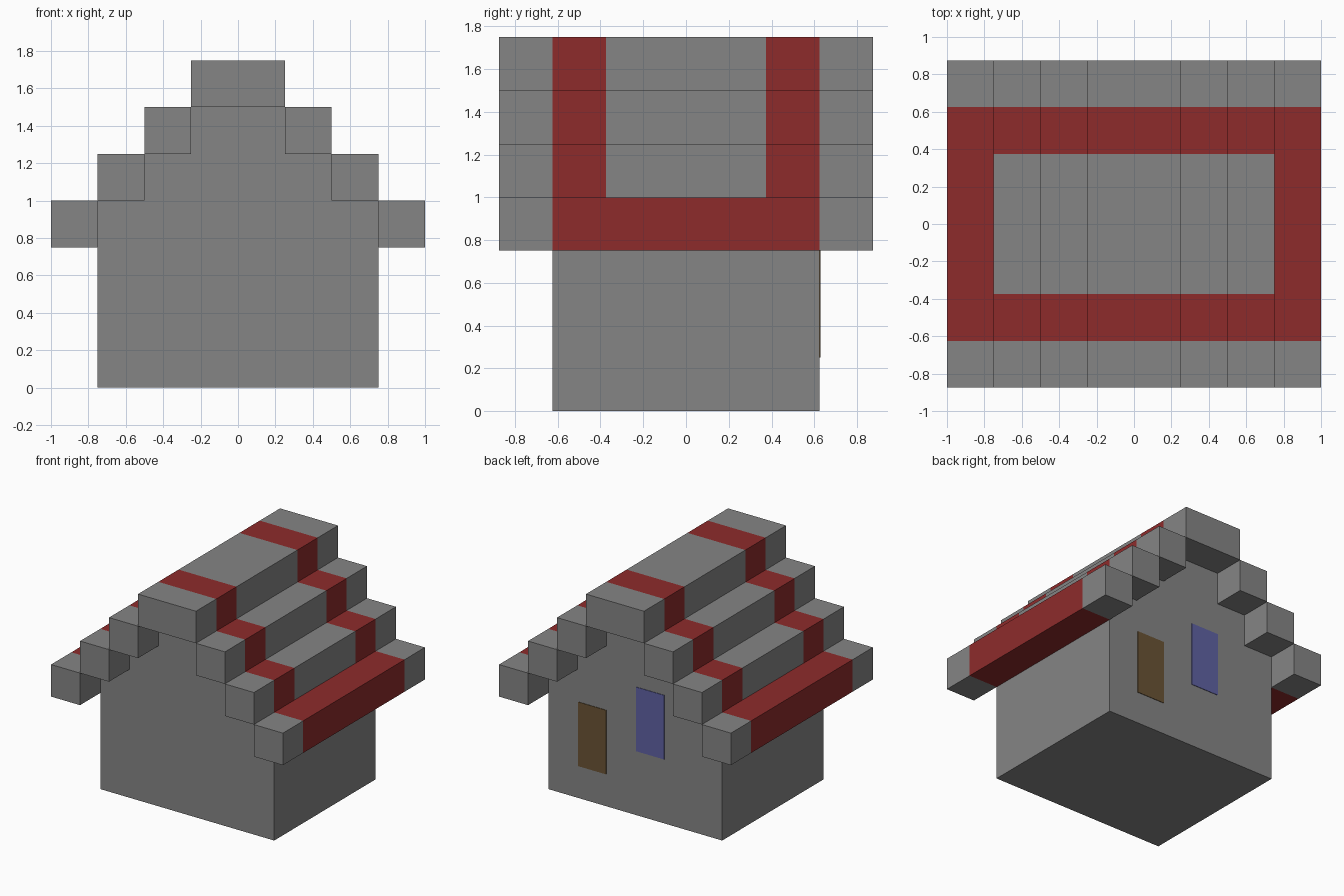
import bpy
import bmesh

cube = bpy.data.objects.get("Cube")
if cube:
    bpy.data.objects.remove(cube, do_unlink=True)


def material(name, rgb):
    mat = bpy.data.materials.new(name)
    mat.use_nodes = True
    mat.diffuse_color = (*rgb, 1)
    mat.node_tree.nodes["Principled BSDF"].inputs["Base Color"].default_value = (*rgb, 1)
    return mat


GREY = material("stone grey", (0.235, 0.235, 0.235))
RED = material("roof red", (0.27, 0.024, 0.024))
BROWN = material("door brown", (0.145, 0.088, 0.035))
BLUE = material("window blue", (0.115, 0.122, 0.37))

STEP = 0.25          # size of one block
WALL_Y = 2.5 * STEP  # half depth of the walls
ROOF_Y = 3.5 * STEP  # half depth of the roof
BAND_Y = 1.5 * STEP  # inner edge of the red bands


def finish(name, bm, *mats):
    bmesh.ops.recalc_face_normals(bm, faces=bm.faces)
    mesh = bpy.data.meshes.new(name)
    bm.to_mesh(mesh)
    bm.free()
    for mat in mats:
        mesh.materials.append(mat)
    obj = bpy.data.objects.new(name, mesh)
    bpy.context.collection.objects.link(obj)


def extrude_profile(points, y0, y1):
    """Close an x-z outline and extrude it along y."""
    bm = bmesh.new()
    face = bm.faces.new([bm.verts.new((x, y0, z)) for x, z in points])
    new = bmesh.ops.extrude_face_region(bm, geom=[face])["geom"]
    verts = [v for v in new if isinstance(v, bmesh.types.BMVert)]
    bmesh.ops.translate(bm, verts=verts, vec=(0, y1 - y0, 0))
    return bm


def rectangle(x0, x1, z0, z1):
    return [(x0, z0), (x1, z0), (x1, z1), (x0, z1)]


# Walls with stepped gables
half = [(3 * STEP, 0)]
for i in range(3):
    x, z = (3 - i) * STEP, (4 + i) * STEP
    half += [(x, z), (x - STEP, z)]
half[-1] = (STEP, 6 * STEP)
half = list(dict.fromkeys(half))
outline = half + [(-x, z) for x, z in reversed(half)]
finish("walls", extrude_profile(outline, -WALL_Y, WALL_Y), GREY)


# Roof beams, cut across where the colour changes
def beam(name, x0, x1, z0, all_red=False):
    bm = extrude_profile(rectangle(x0, x1, z0, z0 + STEP), -ROOF_Y, ROOF_Y)
    for y in (-WALL_Y, -BAND_Y, BAND_Y, WALL_Y):
        bmesh.ops.bisect_plane(bm, geom=bm.verts[:] + bm.edges[:] + bm.faces[:],
                               plane_co=(0, y, 0), plane_no=(0, 1, 0))
    for face in bm.faces:
        y = abs(face.calc_center_median().y)
        face.material_index = int(y < WALL_Y and (all_red or y > BAND_Y))
    finish(name, bm, GREY, RED)


for side, label in ((1, "left"), (-1, "right")):
    for i, level in enumerate(("eave", "lower", "upper")):
        x0, x1 = sorted((side * (3 - i) * STEP, side * (4 - i) * STEP))
        beam(f"{label}_{level}_roof_beam", x0, x1, (3 + i) * STEP, i == 0)
beam("ridge_beam", -STEP, STEP, 6 * STEP)

# Door and window plates on the back wall
for name, x0, x1, z0, mat in (("door_panel", 0.25, 0.49, 0.25, BROWN),
                              ("window_panel", -0.25, -0.01, 0.5, BLUE)):
    bm = extrude_profile(rectangle(x0, x1, z0, z0 + 2 * STEP), WALL_Y, WALL_Y + 0.004)
    finish(name, bm, mat)
